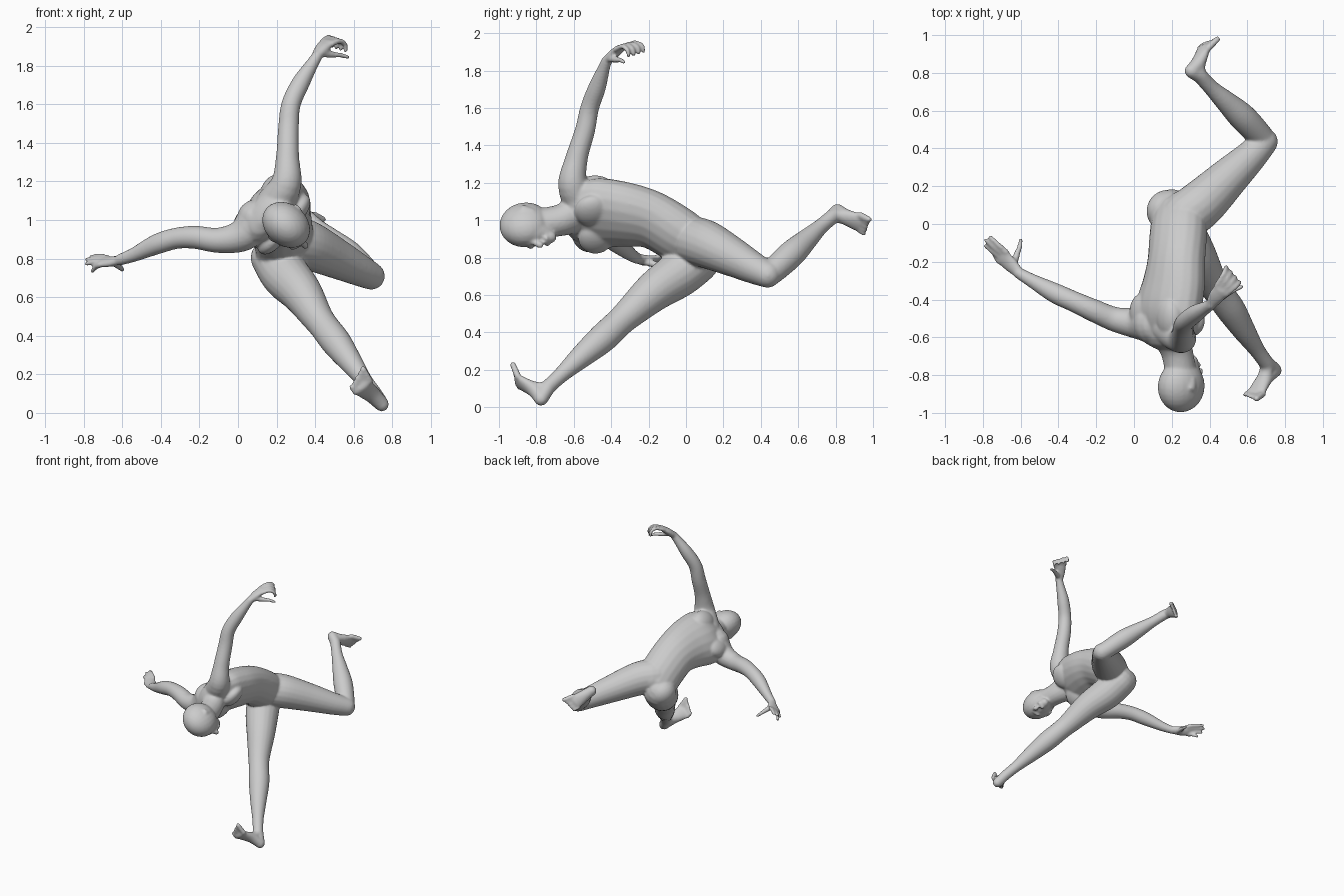
import bpy, bmesh, math
from mathutils import Vector, Matrix

bm = bmesh.new()
L = Vector((.64, -.1, .76)).normalized()      # across the shoulders
F = Vector((.76, .1, -.64)).normalized()      # direction the chest faces


def spline(p, n=6):
    """Catmull-Rom through tuples of any size."""
    p = [tuple(q) for q in p]
    e = [p[0]] + p + [p[-1]]
    out = []
    for i in range(len(p) - 1):
        for k in range(n):
            t = k / n
            out.append([.5 * (2*b + (c-a)*t + (2*a-5*b+4*c-d)*t*t + (3*b-a-3*c+d)*t**3)
                        for a, b, c, d in zip(*e[i:i + 4])])
    return out + [list(p[-1])]


def tube(pts, ref=L, seg=20):
    """Round-ended limb through (x, y, z, half_width[, half_depth]); width lies along ref."""
    c = spline([q if len(q) == 5 else (*q, q[3]) for q in pts])
    pos = [Vector(q[:3]) for q in c]
    rings = []

    def ring(o, tan, a, b):
        u = ref - tan * ref.dot(tan)
        u.normalize()
        v = tan.cross(u)
        rings.append([bm.verts.new(o + u*a*math.cos(s) + v*b*math.sin(s))
                      for s in (2*math.pi*k/seg for k in range(seg))])

    caps = [.15, .4, .7, .92]
    for i, q in enumerate(c):
        tan = (pos[min(i+1, len(c)-1)] - pos[max(i-1, 0)]).normalized()
        a, b = q[3:]
        r = min(a, b)
        if i == 0:
            for s in caps:
                ring(pos[i] - tan*r*math.sqrt(1-s*s), tan, a*s, b*s)
        ring(pos[i], tan, a, b)
        if i == len(c) - 1:
            for s in reversed(caps):
                ring(pos[i] + tan*r*math.sqrt(1-s*s), tan, a*s, b*s)
    faces = [bm.faces.new((r0[k], r0[(k+1) % seg], r1[(k+1) % seg], r1[k]))
             for r0, r1 in zip(rings, rings[1:]) for k in range(seg)]
    faces += [bm.faces.new(rings[0]), bm.faces.new(rings[-1])]
    bmesh.ops.recalc_face_normals(bm, faces=faces)


def blob(o, a, f, s):
    """Ellipsoid with half sizes along L, F and their normal."""
    up = L.cross(F).normalized()
    fwd = up.cross(L)
    rot = Matrix((L, fwd, up)).transposed().to_4x4()
    bmesh.ops.create_uvsphere(bm, u_segments=24, v_segments=14, radius=1,
                              matrix=Matrix.Translation(o) @ rot @ Matrix.Diagonal((a, f, s, 1)))


# torso
tube([(.17, -.57, 1.04, .19, .10), (.18, -.46, 1.04, .215, .135), (.21, -.32, 1.03, .195, .14),
      (.225, -.18, 1.0, .17, .135), (.235, -.04, .92, .165, .135), (.235, .04, .86, .16, .12)])
chest = Vector((.17, -.5, 1.035))
for s in (-1, 1):
    blob(chest + L*s*.095 + F*.09, .10, .055, .095)                         # pectorals
    blob(chest + L*s*.11 - F*.07 + Vector((0, .02, 0)), .085, .06, .11)     # shoulder blades
blob(Vector((.175, .07, .79)), .10, .115, .11)                              # buttocks
blob(Vector((.27, .07, .88)), .11, .11, .11)

# neck and head
tube([(.18, -.57, 1.04, .12, .09), (.225, -.67, 1.0, .085, .085), (.25, -.8, .98, .08, .085)])
head = Vector((.25, -.86, .975))
up = Vector((.0, -1, .05))
blob(head, .108, .135, .137)
HF = Vector((.68, .1, -.72)).normalized()
jaw = head + HF*.035
tube([(*(jaw), .09, .09), (*(jaw - up*.08 + HF*.02), .07, .075), (*(jaw - up*.125 + HF*.045), .035, .035)])
nose = head + HF*.122 - up*.02
tube([(*nose, .012), (*(nose - up*.045 + HF*.022), .02)], seg=10)           # nose
tube([(*(nose - up*.085 - HF*.008 - L*.02), .015), (*(nose - up*.085 - HF*.008 + L*.02), .015)], F, 10)
for s in (-1, 1):
    tube([(*(head + L*s*.104 - up*.0 - HF*.012), .013, .026),
          (*(head + L*s*.10 - up*.05 - HF*.0), .011, .016)], seg=10)        # ears
    tube([(*(nose + L*s*.018 + up*.012), .013), (*(nose + L*s*.06 + up*.006 - HF*.02), .013)], F, 10)

# raised arm
tube([(.19, -.55, 1.08, .10), (.25, -.605, 1.19, .08), (.257, -.585, 1.33, .06), (.262, -.54, 1.48, .054),
      (.275, -.515, 1.6, .05), (.325, -.475, 1.71, .047), (.385, -.44, 1.81, .033), (.41, -.425, 1.85, .029)])
# lowered arm
tube([(.10, -.53, 1.0, .11), (.02, -.525, .92, .085), (-.1, -.505, .895, .066), (-.22, -.455, .91, .06),
      (-.32, -.41, .905, .055), (-.42, -.365, .875, .053), (-.54, -.3, .82, .037), (-.61, -.26, .795, .03)])

# raised hand with hooked fingers
W = Vector((.62, -.7, -.2)).normalized()
tube([(.405, -.43, 1.845, .028, .025), (.435, -.385, 1.89, .042, .024), (.462, -.35, 1.92, .046, .02)], W)
base = Vector((.462, -.35, 1.92))
for k in range(4):
    b = base + W*(.024*k - .036)
    g = W*(.006*k - .009)
    tube([(*b, .016), (*(b + Vector((.036, .042, .018)) + g), .0145),
          (*(b + Vector((.058, .075, .002)) + g*2), .0135), (*(b + Vector((.06, .083, -.03)) + g*2), .012)], L, 10)
tube([(.43, -.41, 1.865, .022), (.485, -.375, 1.858, .018), (.53, -.35, 1.855, .014), (.57, -.332, 1.845, .012)], F, 10)

# lowered hand with spread fingers
W = Vector((.55, .55, .45)).normalized()
tube([(-.6, -.267, .797, .028, .024), (-.655, -.215, .785, .042, .022), (-.695, -.175, .785, .047, .018)], W)
base = Vector((-.695, -.175, .785))
for k, tip in enumerate([(-.755, -.13, .735), (-.787, -.115, .772), (-.785, -.085, .795), (-.76, -.07, .81)]):
    b = base + W*(.024*k - .036)
    m = b.lerp(Vector(tip), .5) + Vector((0, 0, .006))
    tube([(*b, .016), (*m, .0145), (*tip, .012)], Vector((0, .3, 1)), 10)
tube([(-.64, -.225, .78, .022), (-.62, -.16, .762, .018), (-.605, -.12, .748, .014), (-.6, -.085, .742, .012)],
     Vector((0, 0, 1)), 10)

# trailing leg
tube([(.27, .04, .89, .13), (.36, .11, .87, .128), (.5, .245, .805, .106), (.62, .36, .745, .085),
      (.69, .435, .71, .072)])
tube([(.69, .43, .705, .065), (.665, .47, .732, .068), (.575, .565, .82, .073), (.49, .645, .895, .058),
      (.41, .72, .965, .042), (.35, .785, 1.02, .04)])
# supporting leg
tube([(.2, .06, .79, .125), (.25, -.04, .71, .125), (.33, -.17, .62, .108), (.405, -.3, .505, .084),
      (.445, -.36, .45, .077), (.51, -.45, .365, .078), (.58, -.56, .27, .062), (.65, -.665, .175, .043),
      (.7, -.735, .11, .04)])


def foot(ankle, heel, ball, toe, W):
    ankle, heel, ball, toe = map(Vector, (ankle, heel, ball, toe))
    W = Vector(W).normalized()
    mid = heel.lerp(ball, .5).lerp(ankle, .2)
    tube([(*ankle, .04), (*heel, .038)], W)
    tube([(*heel, .038, .036), (*mid, .045, .037), (*ball, .058, .022)], W)
    tube([(*ankle, .038, .036), (*mid.lerp(ankle, .3), .04, .032), (*ball, .05, .02)], W)
    for k in range(5):
        o = W*(.024*k - .048)
        r = .019 if k == 4 else .0145
        tube([(*(ball + o), r), (*(toe + o*1.05 - (toe-ball)*.12*(4-k)), r*.9)], W, 10)


foot((.35, .785, 1.02), (.305, .81, 1.05), (.37, .93, .985), (.415, .975, .96), (.5, .05, .85))
foot((.7, -.735, .11), (.745, -.775, .045), (.645, -.895, .135), (.61, -.92, .195), (.76, -.1, .63))

mesh = bpy.data.meshes.new("human_figure")
bm.to_mesh(mesh)
bm.free()
body = bpy.data.objects.new("human_figure", mesh)
bpy.context.collection.objects.link(body)

# fuse the parts into one smooth skin
fuse = body.modifiers.new("fuse", 'REMESH')
fuse.mode = 'VOXEL'
fuse.voxel_size = .008
fuse.use_smooth_shade = True
relax = body.modifiers.new("relax", 'SMOOTH')
relax.factor = .5
relax.iterations = 8
